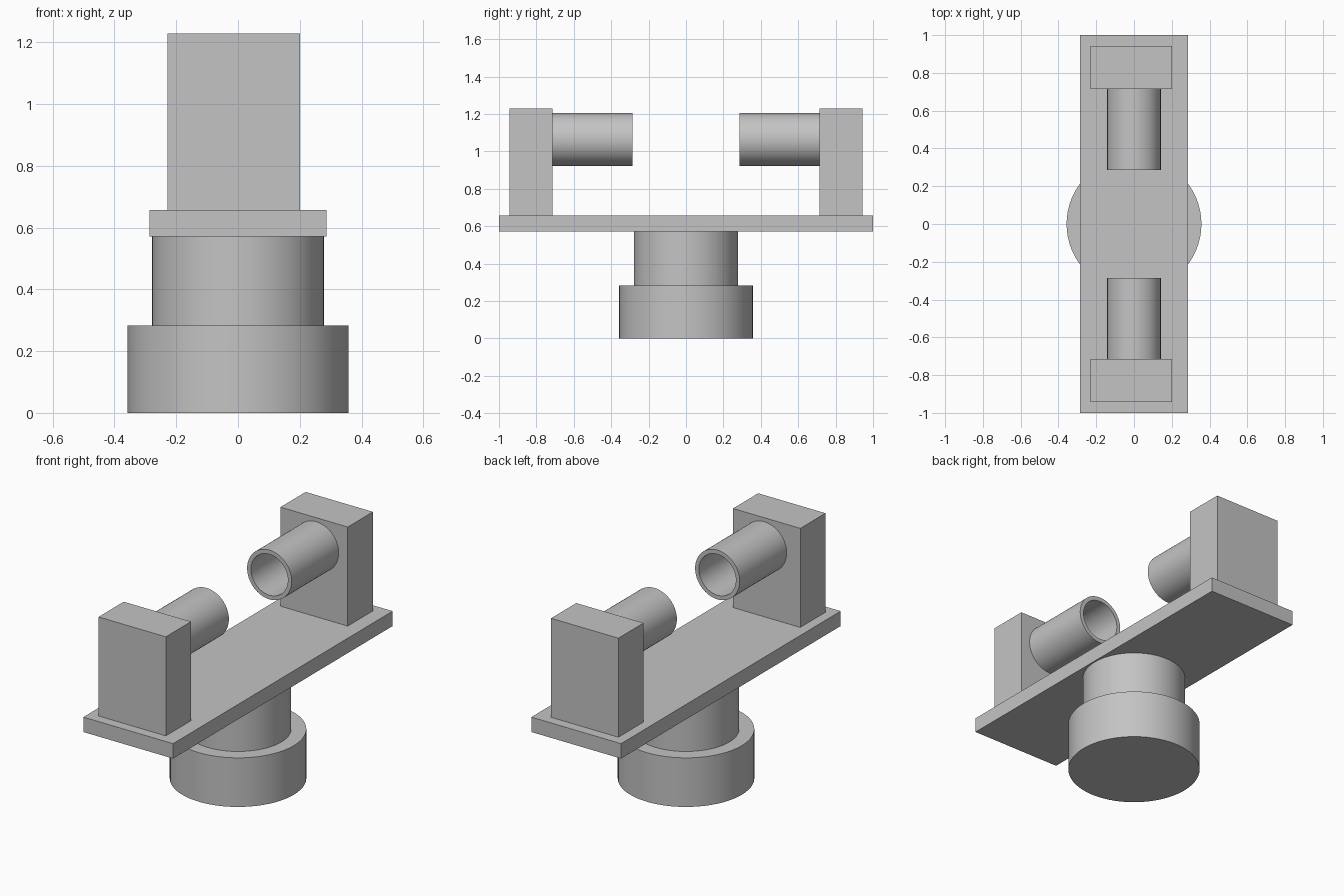
import bpy
import math

cube = bpy.data.objects.get("Cube")
if cube:
    bpy.data.objects.remove(cube, do_unlink=True)

grey = bpy.data.materials.new("neutral_grey")
grey.use_nodes = True
colour = (0.55, 0.55, 0.55, 1)
grey.diffuse_color = colour
grey.node_tree.nodes["Principled BSDF"].inputs["Base Color"].default_value = colour


def finish(name, smooth=False):
    obj = bpy.context.object
    obj.name = name
    obj.data.materials.append(grey)
    if smooth:
        bpy.ops.object.shade_smooth_by_angle(angle=math.radians(30))
    return obj


def box(name, low, high):
    centre = [(a + b) / 2 for a, b in zip(low, high)]
    bpy.ops.mesh.primitive_cube_add(size=1, location=centre)
    bpy.context.object.scale = [b - a for a, b in zip(low, high)]
    bpy.ops.object.transform_apply(location=False, rotation=False, scale=True)
    return finish(name)


def drum(name, radius, bottom, top):
    bpy.ops.mesh.primitive_cylinder_add(
        vertices=64, radius=radius, depth=top - bottom,
        location=(0, 0, (bottom + top) / 2))
    return finish(name, True)


def tube(name, outer, inner, start, end, height):
    """Hollow pipe along y, swept from a rectangular wall section."""
    section = [(outer, start), (outer, end), (inner, end), (inner, start)]
    sides, n = 64, len(section)
    verts, faces = [], []
    for i in range(sides):
        a = math.tau * i / sides
        verts += [(r * math.cos(a), y, height + r * math.sin(a)) for r, y in section]
        for k in range(n):
            j, m = (i + 1) % sides, (k + 1) % n
            faces.append((i * n + k, i * n + m, j * n + m, j * n + k))
    mesh = bpy.data.meshes.new(name)
    mesh.from_pydata(verts, [], faces)
    obj = bpy.data.objects.new(name, mesh)
    bpy.context.collection.objects.link(obj)
    bpy.ops.object.select_all(action="DESELECT")
    obj.select_set(True)
    bpy.context.view_layer.objects.active = obj
    bpy.ops.object.mode_set(mode="EDIT")
    bpy.ops.mesh.select_all(action="SELECT")
    bpy.ops.mesh.normals_make_consistent(inside=False)
    bpy.ops.object.mode_set(mode="OBJECT")
    return finish(name, True)


# Stepped round pedestal and the long plate it carries
DECK, TOP = 0.571, 0.657
drum("base", 0.357, 0, 0.283)
drum("neck", 0.278, 0.283, DECK)
box("plate", (-0.286, -1, DECK), (0.286, 1, TOP))

# Facing upright blocks, each holding a hollow tube
for side, sign in (("front", -1), ("back", 1)):
    near, far = sorted((0.714 * sign, 0.943 * sign))
    box(side + "_block", (-0.229, near, TOP), (0.2, far, 1.228))
    start, end = sorted((0.286 * sign, 0.714 * sign))
    tube(side + "_tube", 0.142, 0.118, start, end, 1.063)
